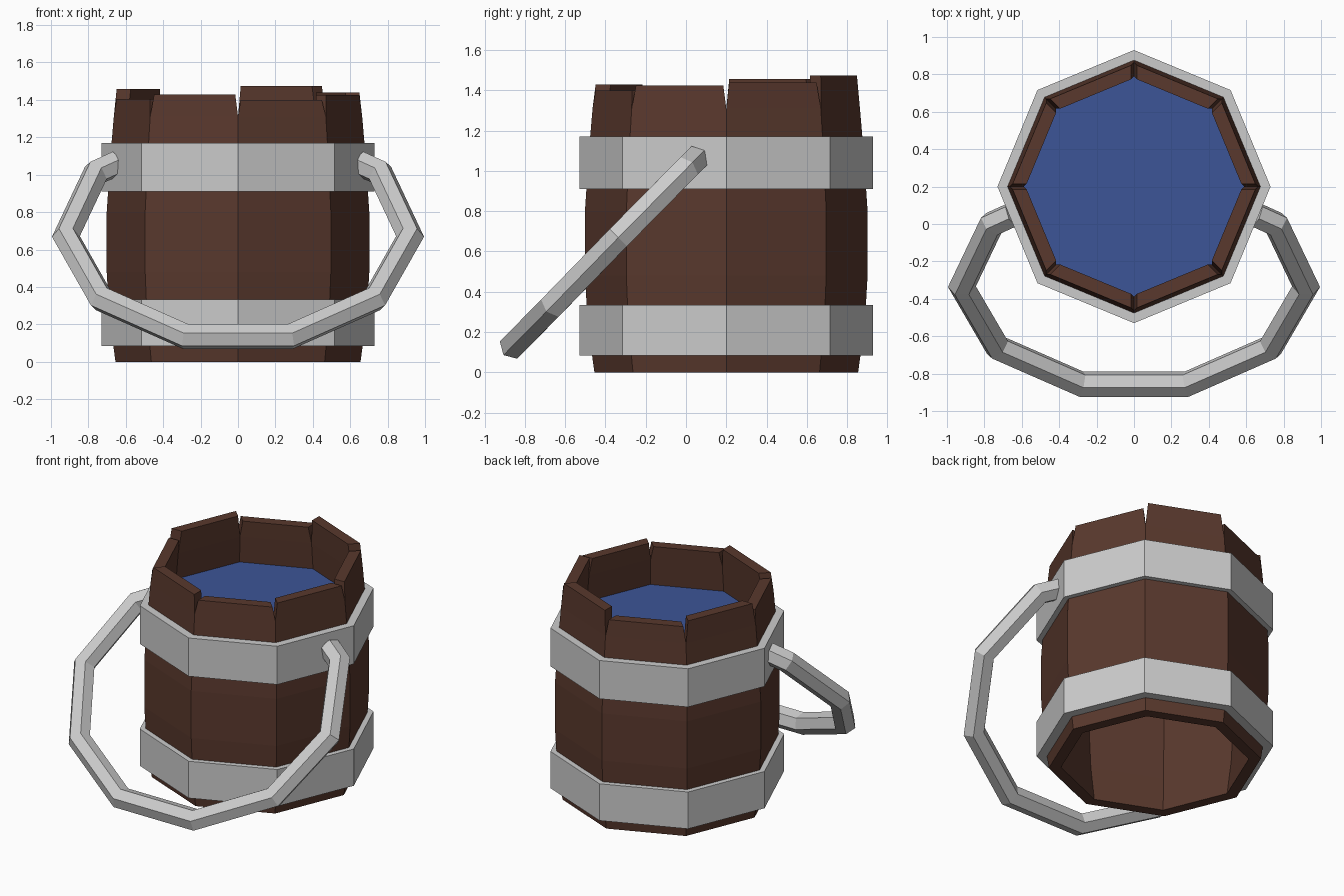
import bpy, bmesh
from math import cos, sin, radians, pi
from mathutils import Vector

if "Cube" in bpy.data.objects:
    bpy.data.objects.remove(bpy.data.objects["Cube"])

CENTRE = Vector((0, 0.2, 0))      # bucket axis


def material(name, rgb):
    m = bpy.data.materials.new(name)
    m.diffuse_color = (*rgb, 1)
    m.use_nodes = True
    m.node_tree.nodes["Principled BSDF"].inputs["Base Color"].default_value = m.diffuse_color
    return m


wood = material("dark_wood", (0.10, 0.04, 0.026))
blue = material("water_blue", (0.045, 0.09, 0.31))


def skin(name, rings, closed=False, mat=None):
    """Join equal-length rings of points with quads; cap the ends unless closed."""
    bm = bmesh.new()
    rows = [[bm.verts.new(p) for p in ring] for ring in rings]
    pairs = list(zip(rows, rows[1:])) + ([(rows[-1], rows[0])] if closed else [])
    for a, b in pairs:
        for i in range(len(a)):
            j = (i + 1) % len(a)
            bm.faces.new((a[i], a[j], b[j], b[i]))
    if not closed:
        bm.faces.new(rows[0])
        bm.faces.new(rows[-1])
    bmesh.ops.recalc_face_normals(bm, faces=bm.faces)
    me = bpy.data.meshes.new(name)
    bm.to_mesh(me)
    bm.free()
    ob = bpy.data.objects.new(name, me)
    bpy.context.collection.objects.link(ob)
    if mat:
        me.materials.append(mat)
    return ob


def polar(r, deg, z):
    return CENTRE + Vector((r * cos(radians(deg)), r * sin(radians(deg)), z))


# Staves: bulging planks of uneven height, separated by small notches at the top
PROFILE = [(0, 0.655), (0.24, 0.688), (0.48, 0.702), (0.80, 0.702),
           (1.10, 0.682), (1.31, 0.664)]
TOPS = [1.44, 1.475, 1.42, 1.457, 1.405, 1.43, 1.40, 1.425]
THICK = 0.075
for k, top in enumerate(TOPS):
    a, b = 45 * k, 45 * k + 45
    rings = []
    for z, r in PROFILE + [(top, 0.655)]:
        ring = [polar(r, a, z), polar(r, b, z),
                polar(r - THICK, b, z), polar(r - THICK, a, z)]
        if z == top:
            side = (ring[1] - ring[0]).normalized() * 0.016
            ring = [ring[0] + side, ring[1] - side, ring[2] - side, ring[3] + side]
        rings.append(ring)
    skin(f"stave_{k + 1}", rings, mat=wood)

# Metal hoops
for name, z0, z1 in (("lower_hoop", 0.083, 0.333), ("upper_hoop", 0.91, 1.17)):
    skin(name, [[polar(r, 45 * i, z) for i in range(8)]
                for r, z in ((0.73, z0), (0.73, z1), (0.655, z1), (0.655, z0))],
         closed=True)

# Water surface
me = bpy.data.meshes.new("water")
me.from_pydata([polar(0.615, 45 * i, 1.13) for i in range(8)], [], [range(8)])
me.materials.append(blue)
bpy.context.collection.objects.link(bpy.data.objects.new("water", me))

# Handle: six-sided bar swept along a mirrored path in a tilted plane
half = [Vector(p) for p in ((0.65, 0.05, 1.06), (0.76, 0.0, 1.01), (0.92, -0.335, 0.67),
                            (0.73, -0.66, 0.335), (0.28, -0.857, 0.135))]
path = half + [Vector((-p.x, p.y, p.z)) for p in reversed(half)]
normal = Vector((0, -1, 1)).normalized()
rings = []
for i, p in enumerate(path):
    t_in = (p - path[max(i - 1, 0)]).normalized()
    t_out = (path[min(i + 1, len(path) - 1)] - p).normalized()
    t = (t_in + t_out).normalized()
    out = t.cross(normal).normalized()
    miter = 1 / max(t.dot(t_out), t.dot(t_in)) 
    rings.append([p + out * (0.07 * miter * cos(k * pi / 3))
                  + normal * (0.07 * sin(k * pi / 3)) for k in range(6)])
skin("handle", rings)
